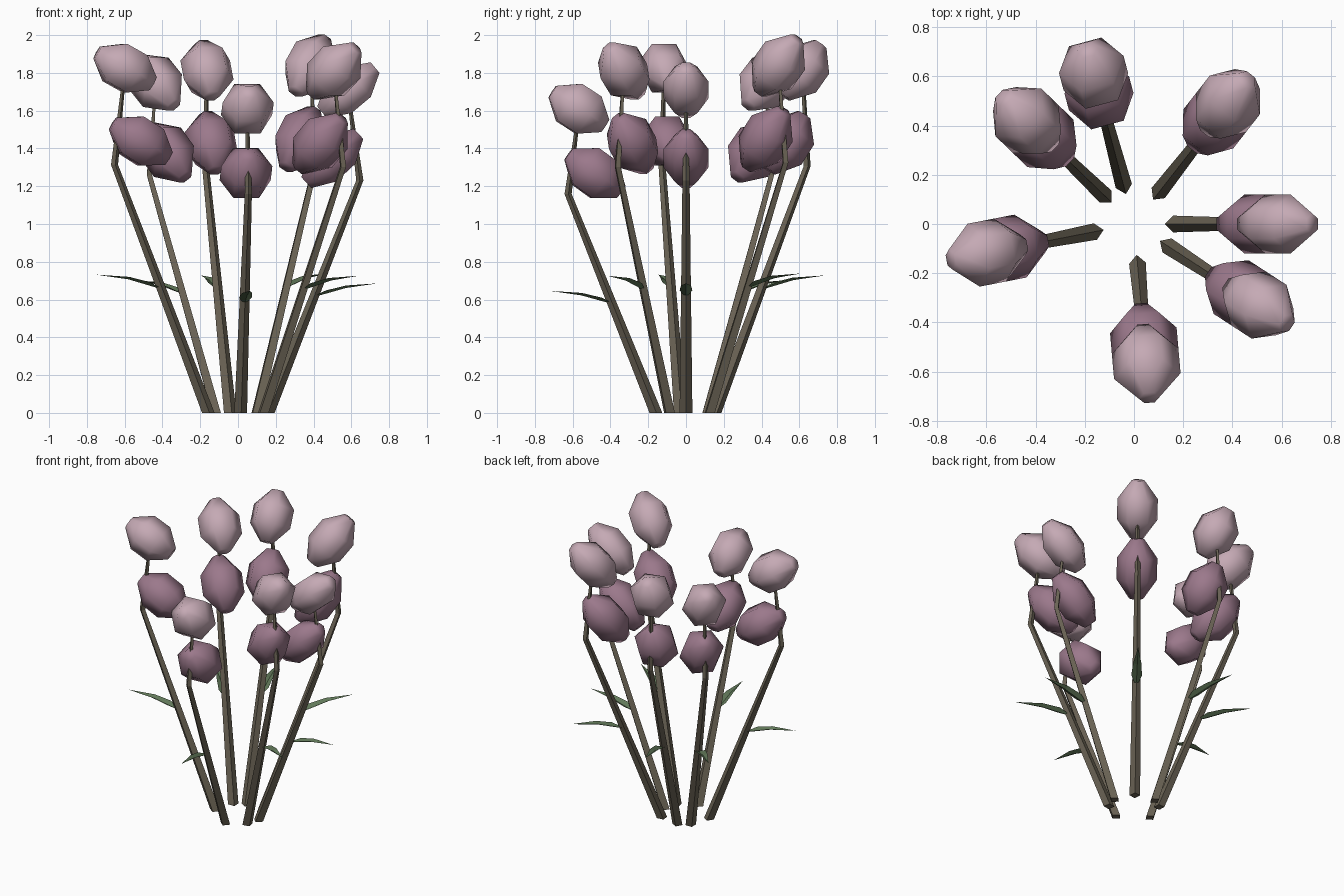
import bpy, bmesh
from math import radians, cos, sin, tau
from mathutils import Vector, Matrix

cube = bpy.data.objects.get("Cube")
if cube:
    bpy.data.objects.remove(cube, do_unlink=True)


def material(name, color):
    m = bpy.data.materials.new(name)
    m.use_nodes = True
    m.diffuse_color = (*color, 1)
    m.node_tree.nodes["Principled BSDF"].inputs["Base Color"].default_value = (*color, 1)
    return m


PALE = material("pale pink", (0.56, 0.40, 0.46))
DUSKY = material("dusky mauve", (0.33, 0.19, 0.26))
BROWN = material("stem brown", (0.145, 0.125, 0.09))
GREEN = material("leaf green", (0.12, 0.19, 0.10))


def finish(name, bm, mat, smooth):
    bmesh.ops.recalc_face_normals(bm, faces=bm.faces)
    mesh = bpy.data.meshes.new(name)
    bm.to_mesh(mesh)
    bm.free()
    mesh.materials.append(mat)
    if smooth:
        mesh.shade_smooth()
    ob = bpy.data.objects.new(name, mesh)
    bpy.context.collection.objects.link(ob)
    return ob


def bridge(bm, rings, closed=True):
    n = len(rings[0])
    for a, b in zip(rings, rings[1:]):
        for i in range(n if closed else n - 1):
            j = (i + 1) % n
            bm.faces.new((a[i], a[j], b[j], b[i]))


def lathe(name, rings, sides, mat, matrix, smooth):
    """Tube of polygon rings given as (x, z, radius), capped at both ends."""
    bm = bmesh.new()
    loops = [[bm.verts.new((x + r * cos(tau * i / sides), r * sin(tau * i / sides), z))
              for i in range(sides)] for x, z, r in rings]
    bridge(bm, loops)
    bm.faces.new(loops[0])
    bm.faces.new(loops[-1])
    bm.transform(matrix)
    return finish(name, bm, mat, smooth)


def blossom(name, turn, r, z, elevation, stretch, width, mat):
    # six-sided bud whose long axis leans outwards
    rings = [(0, -0.17 * stretch, 0.045), (0, -0.062 * stretch, 0.14 * width),
             (0, 0.062 * stretch, 0.14 * width), (0, 0.17 * stretch, 0.042)]
    tilt = Matrix.Rotation(radians(90 - elevation), 4, "Y")
    spin = Matrix.Rotation(radians(30), 4, "Z")
    place = turn @ Matrix.Translation((r, 0, z)) @ tilt @ spin
    lathe(name, rings, 6, mat, place, True)


def leaf(name, turn, path, widths):
    # pointed blade with a shallow fold along the middle
    bm = bmesh.new()
    rows = [[bm.verts.new((x, side * w, z - (0 if side else w * 0.5)))
             for side in (-1, 0, 1)] for (x, z), w in zip(path, widths)]
    bridge(bm, rows, closed=False)
    bmesh.ops.remove_doubles(bm, verts=bm.verts, dist=0.001)
    bm.transform(turn)
    finish(name, bm, GREEN, False)


# direction, upper blossom height, its distance out, elevation, stretch, width
PLANTS = {
    "left": (0, 1.71, 0.585, 40, 1.08, 0.86),
    "front_left": (-33, 1.81, 0.605, 42, 1.08, 0.93),
    "front": (-85, 1.61, 0.57, 33, 0.98, 0.97),
    "right": (191, 1.825, 0.61, 29, 1.0, 0.93),
    "back_right": (136, 1.75, 0.605, 42, 1.06, 0.96),
    "back": (105, 1.815, 0.635, 54, 1.0, 0.97),
    "back_left": (52, 1.84, 0.62, 48, 1.1, 0.92),
}

for side, (angle, top, out, elev, stretch, width) in PLANTS.items():
    turn = Matrix.Rotation(radians(angle), 4, "Z")
    s = top / 1.82
    q = (1 + s) / 2
    bend = (0.665 * q, 1.31 * s)

    # stalk with a bend under the lower blossom
    lathe(side + "_stalk", [(0.16, 0, 0.034), (*bend, 0.019), (out + 0.01, top - 0.1, 0.01)],
          4, BROWN, turn, False)

    blossom(side + "_upper_blossom", turn, out, top, elev, stretch, width, PALE)
    blossom(side + "_lower_blossom", turn, out - 0.085, 1.435 * s,
            elev + 3, stretch * 1.03, width, DUSKY)

    path = [(x * q, z * s) for x, z in ((0.40, 0.65), (0.48, 0.69), (0.59, 0.718), (0.765, 0.73))]
    leaf(side + "_leaf", turn, path, (0, 0.034, 0.026, 0))
